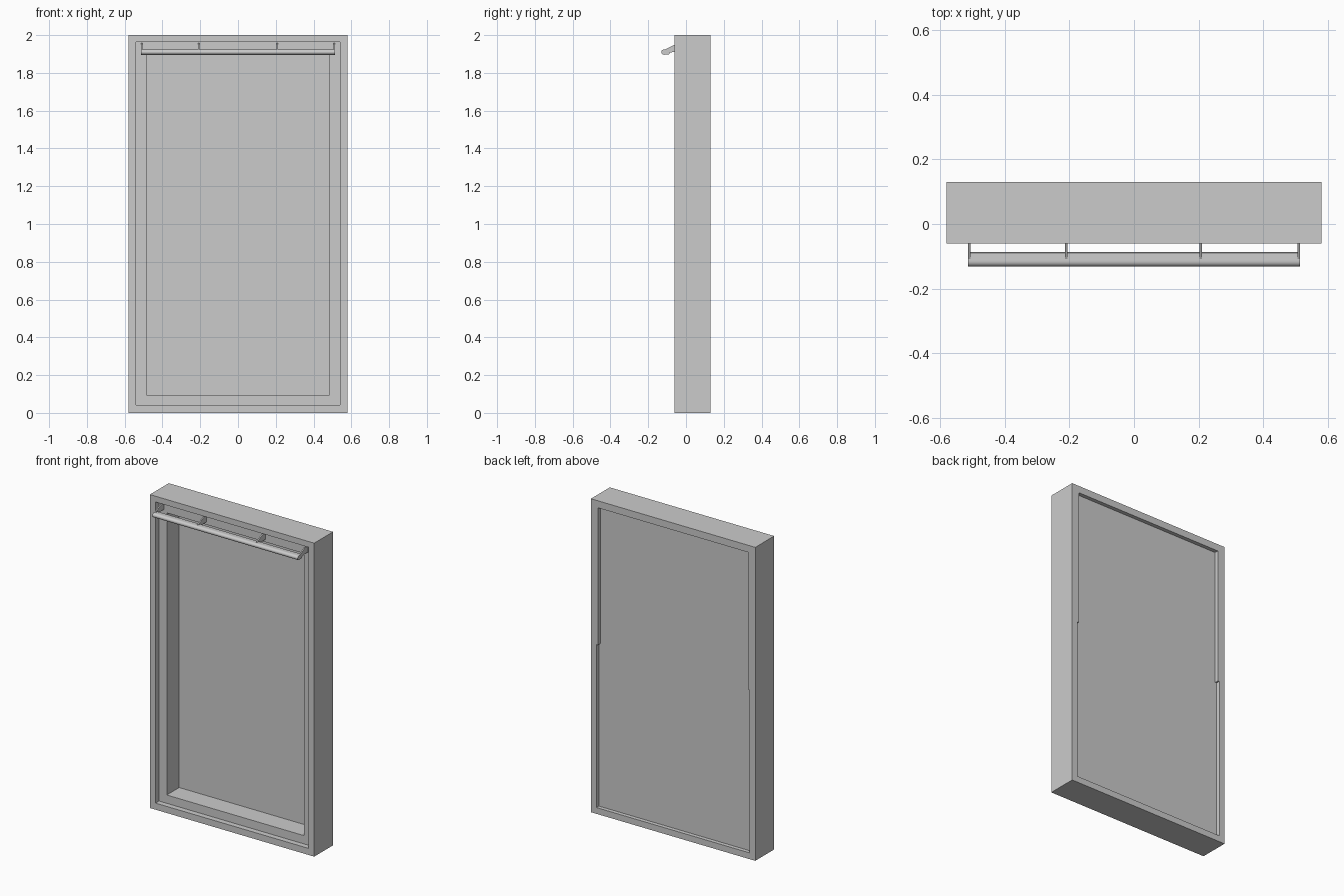
import bpy, bmesh, math

if "Cube" in bpy.data.objects:
    bpy.data.objects.remove(bpy.data.objects["Cube"])


def finish(name, bm):
    bmesh.ops.remove_doubles(bm, verts=bm.verts, dist=1e-5)
    bmesh.ops.recalc_face_normals(bm, faces=bm.faces)
    me = bpy.data.meshes.new(name)
    bm.to_mesh(me)
    bm.free()
    ob = bpy.data.objects.new(name, me)
    bpy.context.collection.objects.link(ob)
    return ob


STEP_Z = 1.08


def ring(y, w, z0, z1, w_top=None):
    """Rectangle with half width w (w_top above the step height)."""
    t = w if w_top is None else w_top
    right = [(w, z0), (w, STEP_Z), (t, STEP_Z), (t, z1)]
    return [(x, y, z) for x, z in right] + [(-x, y, z) for x, z in reversed(right)]


def extrude_x(name, profile, x0, x1):
    """Solid from a (y, z) profile between two x positions."""
    bm = bmesh.new()
    a = [bm.verts.new((x0, y, z)) for y, z in profile]
    b = [bm.verts.new((x1, y, z)) for y, z in profile]
    bm.faces.new(a)
    bm.faces.new(b[::-1])
    n = len(profile)
    for i in range(n):
        j = (i + 1) % n
        bm.faces.new((a[i], b[i], b[j], a[j]))
    return finish(name, bm)


# Frame: one closed section, rebated at the front and stepped at the back
section = [
    ring(0.13, 0.58, 0, 2),
    ring(-0.06, 0.58, 0, 2),
    ring(-0.06, 0.54, 0.042, 1.963),
    ring(-0.025, 0.54, 0.042, 1.963),
    ring(-0.025, 0.485, 0.095, 1.895),
    ring(0.105, 0.485, 0.095, 1.895),
    ring(0.105, 0.541, 0.04, 1.955, 0.53),
    ring(0.13, 0.541, 0.04, 1.955, 0.53),
]
bm = bmesh.new()
loops = [[bm.verts.new(p) for p in r] for r in section]
for k, a in enumerate(loops):
    b = loops[(k + 1) % len(loops)]
    for i in range(8):
        j = (i + 1) % 8
        # skip the step edge where both rings have no step
        if a[i].co == a[j].co and b[i].co == b[j].co:
            continue
        bm.faces.new((a[i], a[j], b[j], b[i]))
bmesh.ops.dissolve_degenerate(bm, dist=1e-5, edges=bm.edges)
finish("frame", bm)

# Thin back panel closing the frame
extrude_x("back_panel", [(0.1, 0.095), (0.105, 0.095), (0.105, 1.895), (0.1, 1.895)],
          -0.485, 0.485)

# Rail in front of the top edge: rounded nose, gently domed top
nose = [(-0.115 + 0.016 * math.cos(math.radians(a)), 1.91 + 0.014 * math.sin(math.radians(a)))
        for a in range(80, 271, 19)]
rail = extrude_x("top_rail", [(-0.088, 1.899), (-0.086, 1.916), (-0.09, 1.923)] + nose,
                 -0.513, 0.513)
bpy.context.view_layer.objects.active = rail
rail.select_set(True)
bpy.ops.object.shade_smooth_by_angle(angle=math.radians(35))

# Tapered brackets tying the rail to the rebate
bracket = [(-0.025, 1.957), (-0.06, 1.95), (-0.108, 1.925), (-0.108, 1.905),
           (-0.085, 1.907), (-0.06, 1.912), (-0.025, 1.912)]
for i, x in enumerate((-0.509, -0.209, 0.207, 0.509)):
    extrude_x(f"rail_bracket_{i + 1}", bracket, x - 0.004, x + 0.004)
